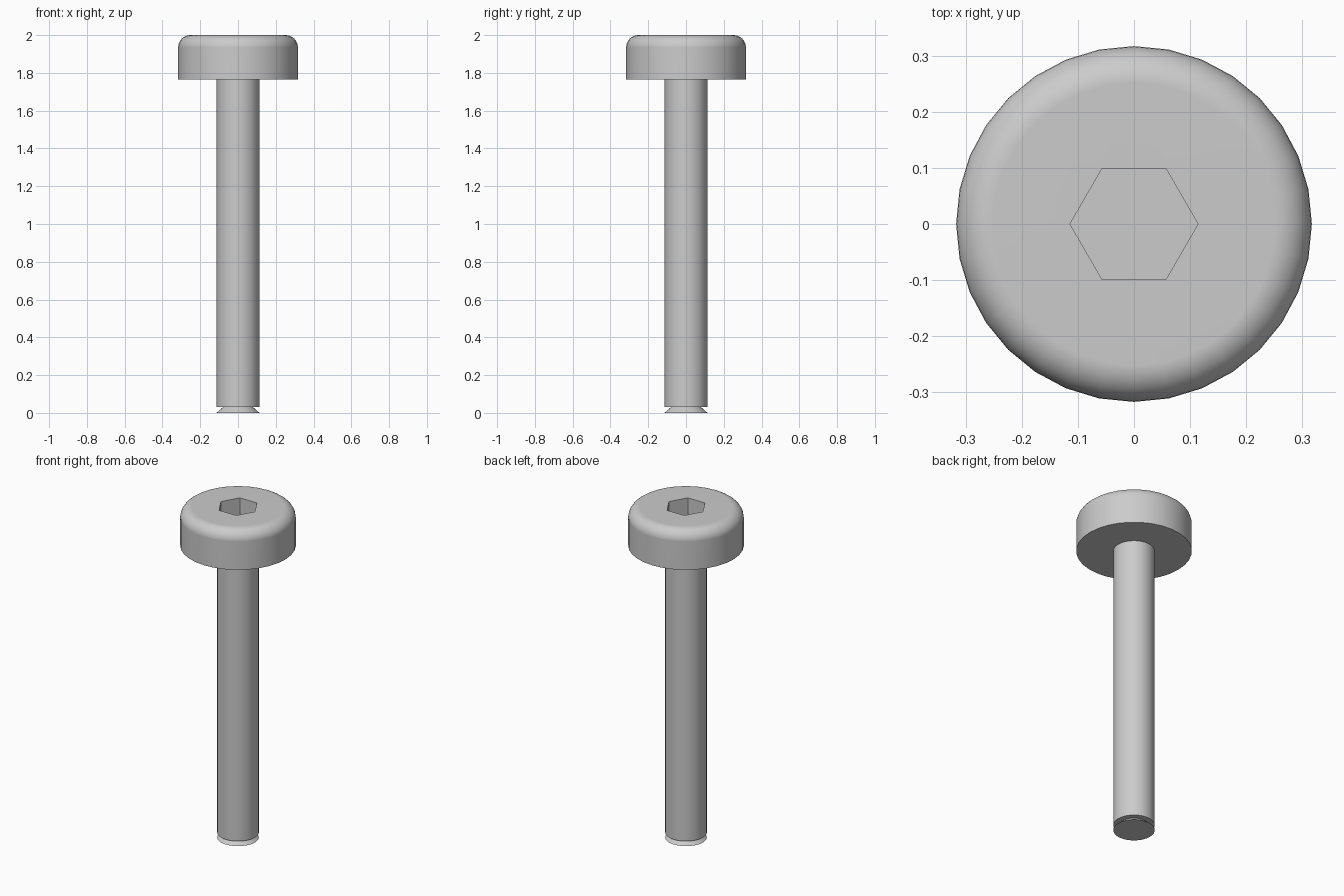
import bpy, bmesh
from math import sin, cos, pi, radians

if "Cube" in bpy.data.objects:
    bpy.data.objects.remove(bpy.data.objects["Cube"])

SIDES = 32

steel = bpy.data.materials.new("grey_steel")
steel.use_nodes = True
steel.diffuse_color = (0.6, 0.6, 0.6, 1)
steel.node_tree.nodes["Principled BSDF"].inputs["Base Color"].default_value = (0.6, 0.6, 0.6, 1)


def ring(bm, radius, z, sides=SIDES):
    """Closed loop of vertices around the z axis."""
    return [bm.verts.new((radius * cos(2 * pi * i / sides),
                          radius * sin(2 * pi * i / sides), z)) for i in range(sides)]


def skin(bm, lower, upper):
    """Quads between two loops of equal length."""
    n = len(lower)
    for i in range(n):
        j = (i + 1) % n
        bm.faces.new((lower[i], lower[j], upper[j], upper[i]))


def lathe(bm, profile):
    """Skin a list of (radius, z) points and return the loops."""
    loops = [ring(bm, r, z) for r, z in profile]
    for a, b in zip(loops, loops[1:]):
        skin(bm, a, b)
    return loops


def loop_edges(bm, loop):
    return [bm.edges.get((loop[i - 1], loop[i])) for i in range(len(loop))]


def finish(bm, name):
    bmesh.ops.recalc_face_normals(bm, faces=bm.faces[:])
    mesh = bpy.data.meshes.new(name)
    bm.to_mesh(mesh)
    bm.free()
    mesh.materials.append(steel)
    obj = bpy.data.objects.new(name, mesh)
    bpy.context.collection.objects.link(obj)
    bpy.ops.object.select_all(action='DESELECT')
    obj.select_set(True)
    bpy.context.view_layer.objects.active = obj
    bpy.ops.object.shade_smooth_by_angle(angle=radians(30))
    # Keeps the broad flat faces evenly shaded beside the rounded rim
    weighted = obj.modifiers.new("even_shading", 'WEIGHTED_NORMAL')
    weighted.keep_sharp = True


# Shaft with an undercut, flared tip
shaft_r, neck_r, tip_z, under_z = 0.114, 0.08, 0.03, 1.765
bm = bmesh.new()
loops = lathe(bm, [(shaft_r, 0), (neck_r, tip_z), (shaft_r, tip_z), (shaft_r, under_z)])
bm.faces.new(loops[0])
finish(bm, "shaft")

# Head with a rounded top rim
head_r, top_z, fillet, steps = 0.317, 2.0, 0.065, 8
arc = [(head_r - fillet + fillet * cos(a), top_z - fillet + fillet * sin(a))
       for a in (pi / 2 * i / steps for i in range(steps + 1))]
bm = bmesh.new()
loops = lathe(bm, [(shaft_r, under_z), (head_r, under_z)] + arc)

# Hexagonal drive socket sunk into the top
socket_r, socket_depth = 0.114, 0.14
mouth = ring(bm, socket_r, top_z, 6)
floor = ring(bm, socket_r, top_z - socket_depth, 6)
skin(bm, floor, mouth)
bm.faces.new(floor)
bmesh.ops.triangle_fill(bm, use_beauty=True, normal=(0, 0, 1),
                        edges=loop_edges(bm, loops[-1]) + loop_edges(bm, mouth))
finish(bm, "head")
